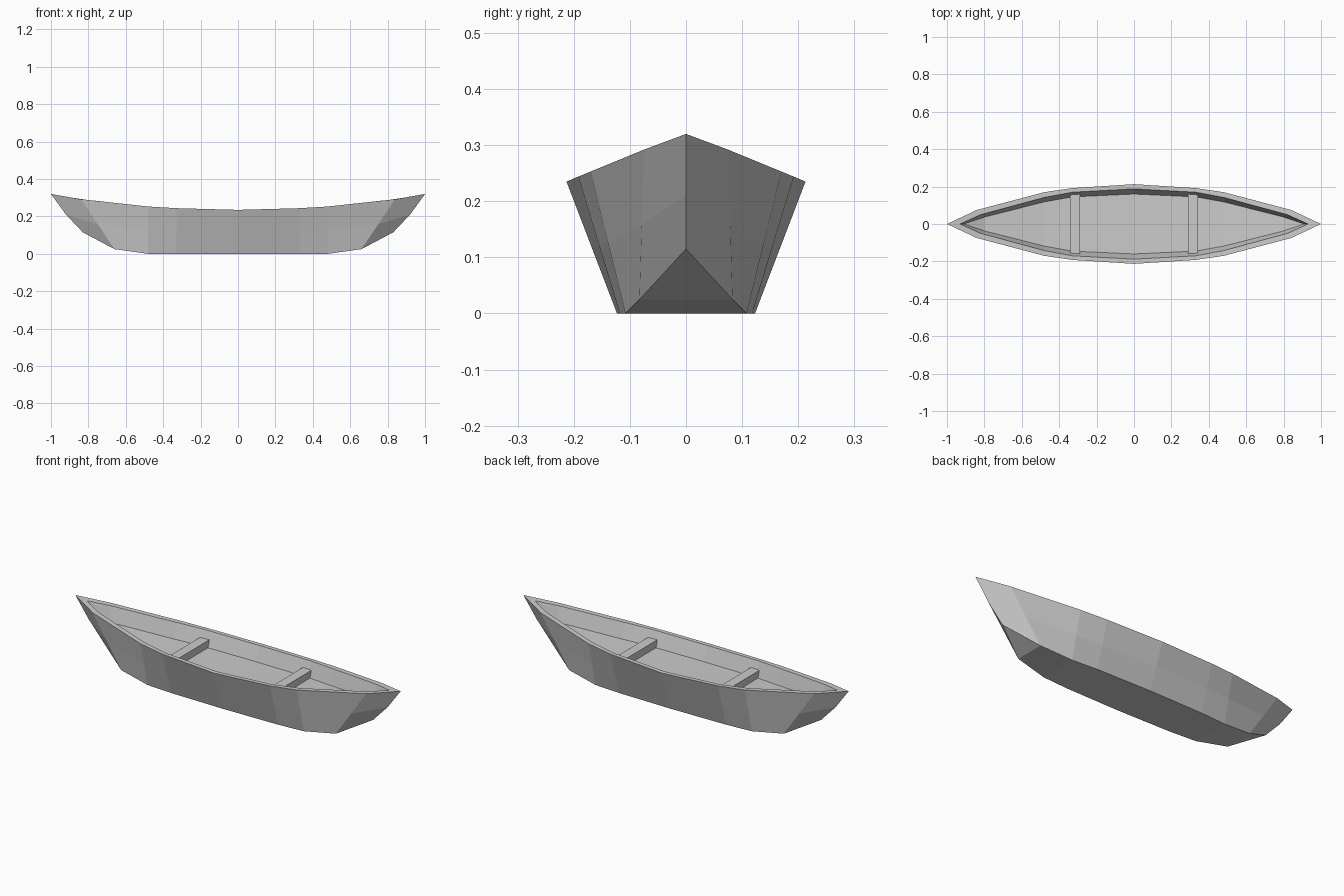
import bpy, bmesh
from mathutils import Vector

if "Cube" in bpy.data.objects:
    bpy.data.objects.remove(bpy.data.objects["Cube"])

# Longitudinal lines of one quarter of the boat, midship to bow
chine = [(0, .123, 0), (.33, .118, 0), (.48, .108, 0), (.66, .083, .025), (.83, 0, .115)]
rim = [(0, .213, .235), (.33, .192, .244), (.48, .17, .253), (.84, .075, .292), (1, 0, .32)]
inner = [(0, .188, .235), (.33, .17, .244), (.48, .142, .253), (.82, .05, .29), (.93, 0, .307)]
floor = [(0, .16, .155), (.33, .145, .162), (.48, .118, .17), (.8, .037, .205), (.91, 0, .25)]
mid = [tuple((a + b) / 2 for a, b in zip(p, q)) for p, q in zip(chine, rim)]
mid[-1] = (.92, 0, .21)


def centred(row):
    return [(x, 0, z) for x, y, z in row]


# Hull: skin the lines, then mirror across both planes
bm = bmesh.new()
rows = [centred(chine), chine, mid, rim, inner, floor, centred(floor)]
grid = [[bm.verts.new(p) for p in row] for row in rows]
for a, b in zip(grid, grid[1:]):
    for i in range(len(a) - 1):
        bm.faces.new((a[i], a[i + 1], b[i + 1], b[i]))
bmesh.ops.remove_doubles(bm, verts=bm.verts[:], dist=1e-4)
for flip in ((-1, 1, 1), (1, -1, 1)):
    dup = bmesh.ops.duplicate(bm, geom=bm.verts[:] + bm.edges[:] + bm.faces[:])
    new = [g for g in dup["geom"] if isinstance(g, bmesh.types.BMVert)]
    bmesh.ops.scale(bm, vec=Vector(flip), verts=new)
    bmesh.ops.remove_doubles(bm, verts=bm.verts[:], dist=1e-4)
bmesh.ops.recalc_face_normals(bm, faces=bm.faces[:])
mesh = bpy.data.meshes.new("hull")
bm.to_mesh(mesh)
bm.free()
bpy.context.collection.objects.link(bpy.data.objects.new("hull", mesh))

# Two plank seats
for name, x in (("seat_left", -.315), ("seat_right", .315)):
    bpy.ops.mesh.primitive_cube_add(size=1, location=(x, .002, .176))
    seat = bpy.context.object
    seat.name = name
    seat.scale = (.055, .32, .05)
